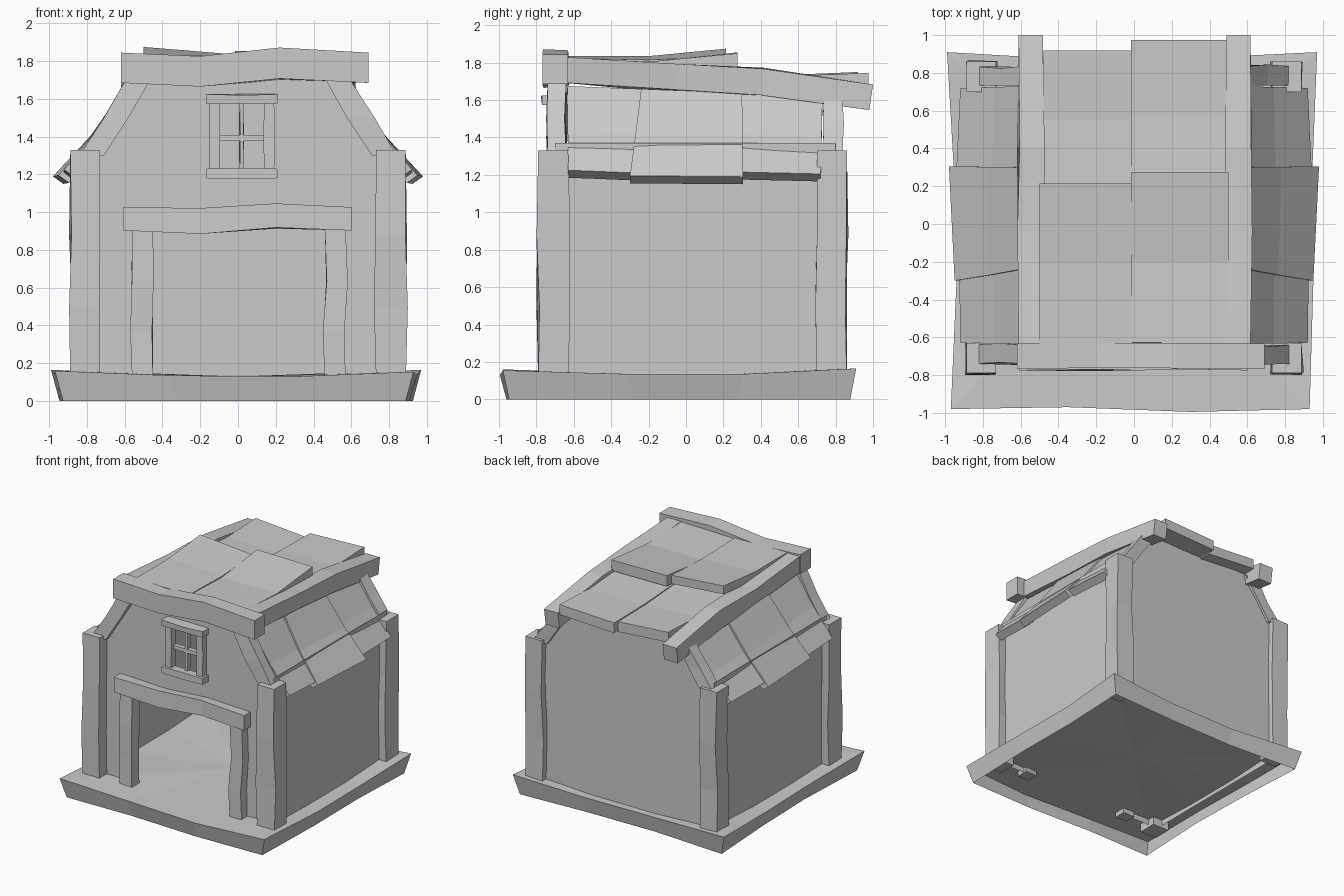
import bpy, bmesh, random
from mathutils import Vector as V

if "Cube" in bpy.data.objects:
    bpy.data.objects.remove(bpy.data.objects["Cube"])

random.seed(4)


def make(name, verts, faces):
    me = bpy.data.meshes.new(name)
    me.from_pydata([tuple(v) for v in verts], [], faces)
    bm = bmesh.new()
    bm.from_mesh(me)
    bmesh.ops.recalc_face_normals(bm, faces=bm.faces)
    bm.to_mesh(me)
    bm.free()
    ob = bpy.data.objects.new(name, me)
    bpy.context.collection.objects.link(ob)
    return ob


def loft(name, rings):
    """Closed solid skinned over equal-sized rings of points."""
    n = len(rings[0])
    verts = [p for r in rings for p in r]
    faces = [tuple(range(n)), tuple(range(len(verts) - n, len(verts)))]
    for k in range(len(rings) - 1):
        for i in range(n):
            j = (i + 1) % n
            faces.append((k * n + i, k * n + j, k * n + n + j, k * n + n + i))
    return make(name, verts, faces)


def beam(name, path, u, v, wobble=0.012):
    """Crooked timber: u and v are half-size vectors of the section."""
    u, v = V(u), V(v)
    rings = []
    for k, p in enumerate(path):
        inner = 0 < k < len(path) - 1
        ring = []
        for a, b in ((-1, -1), (1, -1), (1, 1), (-1, 1)):
            q = V(p) + u * a + v * b
            if inner:
                q += (u.normalized() * random.uniform(-wobble, wobble)
                      + v.normalized() * random.uniform(-wobble, wobble))
            ring.append(q)
        rings.append(ring)
    return loft(name, rings)


def line(a, b, ts=(0, 0.33, 0.66, 1)):
    return [V(a).lerp(V(b), t) for t in ts]


# Flared base slab, open underneath, with sagging edges
top = [(-.97, -.98, .16), (-.35, -.97, .135), (.3, -.995, .13), (.93, -.98, .155),
       (.95, -.3, .135), (.945, .3, .135), (.97, .91, .165),
       (.35, .88, .135), (-.3, .87, .135), (-.99, .91, .165), (-.955, .3, .135), (-.94, -.3, .135)]
n = len(top)
low = [(x * .955, y * .965, 0) for x, y, z in top]
faces = [(i, (i + 1) % n, n + (i + 1) % n, n + i) for i in range(n)]
faces += [(n + i, n + (i + 1) % n, 2 * n) for i in range(n)]
make("base_slab", low + top + [(0, 0, .13)], faces)

# Front wall: two halves leaving the doorway and the window open
left = [(-.8, .1), (-.47, .1), (-.47, .92), (.02, .92), (.02, 1.21), (-.11, 1.21),
        (-.11, 1.59), (.02, 1.59), (.02, 1.72), (-.55, 1.7), (-.8, 1.33)]
right = [(.8, .1), (.48, .1), (.48, .92), (.02, .92), (.02, 1.21), (.15, 1.21),
         (.15, 1.59), (.02, 1.59), (.02, 1.72), (.55, 1.7), (.8, 1.33)]
m = len(left)
make("front_wall", [(x, -.69, z) for x, z in left + right],
     [tuple(range(m)), tuple(range(2 * m - 1, m - 1, -1))])

# Back and side walls
back = [(-.82, .1), (.82, .1), (.82, 1.33), (.57, 1.62), (.5, 1.66),
        (-.5, 1.66), (-.57, 1.62), (-.82, 1.33)]
make("back_wall", [(x, .81, z) for x, z in back], [tuple(range(8))])
for s, side in ((-1, "left"), (1, "right")):
    make(side + "_wall", [(s * .82, y, z) for y, z in ((-.7, .1), (.8, .1), (.8, 1.37), (-.7, 1.37))],
         [(0, 1, 2, 3)])

    # Corner posts and sloping gable trims
    for y, end in ((-.71, "front"), (.78, "back")):
        beam(f"{end}_{side}_corner_post",
             line((s * .81, y, .08), (s * .81, y, 1.33), (0, .33, .64, 1)),
             (.078, 0, 0), (0, .08, 0))
        ty = y + .02 if y < 0 else y + .005
        tz = 1.7 if y < 0 else 1.64
        beam(f"{end}_{side}_gable_trim",
             line((s * .775, ty, 1.3), (s * .53, ty, tz), (0, .5, 1)),
             (.065, 0, 0), (0, .05, 0))

    # Door jambs
    beam(side + "_door_jamb", line((s * .51 + .005, -.715, .1), (s * .51 + .005, -.715, .91)),
         (.055, 0, 0), (0, .05, 0))

    # Long roof edge beams, dropping to the back
    bx = s * .55 + .003
    beam(side + "_roof_beam", [(bx, -.66, 1.762), (bx, -.05, 1.715), (bx, .4, 1.695), (bx, .99, 1.615)],
         (.064, 0, 0), (0, .01, .068))

    # Lower roof boards: y top, y bottom, bottom x, bottom z
    boards = (((-.635, -.24), (-.63, -.26), (.92, .925), (1.225, 1.21), "front"),
              ((-.24, .3), (-.3, .305), (.95, .98), (1.195, 1.19), "middle"),
              ((.3, .73), (.3, .72), (.94, .92), (1.215, 1.205), "back"))
    for yt, yb, xb, zb, tag in boards:
        lift = .018 if tag == "middle" else 0
        rings = []
        for t in (0, .5, 1):
            ring = []
            for e in (0, 1):
                zt = 1.675 - .04 * (yt[e] + .63)
                x = (.585 + lift) * (1 - t) + xb[e] * t - (.012 if t == .5 else 0)
                z = zt * (1 - t) + zb[e] * t - (.008 if t == .5 else 0)
                y = yt[e] * (1 - t) + yb[e] * t
                ring.append(((s * x, y, z), (s * (x - .055), y, z - .04)))
            rings.append([ring[0][0], ring[1][0], ring[1][1], ring[0][1]])
        loft(f"{side}_{tag}_roof_board", rings)

# Front ridge beam and door lintel
beam("front_roof_beam", [(-.62, -.7, 1.765), (-.2, -.7, 1.752), (.22, -.7, 1.785), (.69, -.7, 1.765)],
     (0, .068, 0), (0, 0, .08), .008)
beam("door_lintel", [(-.61, -.725, .965), (-.2, -.725, .955), (.2, -.725, .98), (.6, -.725, .965)],
     (0, .05, 0), (0, 0, .062), .008)


# Upper roof boards: x range, points of (y, left top z, right top z, thickness)
def roof_board(name, x0, x1, pts):
    loft(name, [[(x0, y, a), (x1, y, b), (x1, y, b - t), (x0, y, a - t)] for y, a, b, t in pts])


roof_board("back_left_roof_board", -.48, -.015,
           [(.1, 1.76, 1.75, .06), (.55, 1.735, 1.72, .08), (.92, 1.75, 1.715, .085)])
roof_board("back_right_roof_board", -.015, .49,
           [(.1, 1.755, 1.76, .06), (.58, 1.73, 1.73, .08), (.975, 1.725, 1.745, .085)])
roof_board("front_left_roof_board", -.5, -.01,
           [(-.64, 1.835, 1.825, .06), (-.2, 1.835, 1.815, .07), (.215, 1.875, 1.835, .07)])
roof_board("front_right_roof_board", -.015, .5,
           [(-.64, 1.82, 1.825, .06), (-.2, 1.805, 1.805, .07), (.275, 1.855, 1.85, .09)])

# Window frame and glazing bars
for name, a, b, w, d in (
        ("window_head", (-.17, 1.6), (.21, 1.6), .025, .04),
        ("window_sill", (-.17, 1.205), (.21, 1.205), .025, .04),
        ("window_left_jamb", (-.125, 1.2), (-.125, 1.6), .026, .03),
        ("window_right_jamb", (.165, 1.2), (.165, 1.6), .026, .03),
        ("window_upright_bar", (.02, 1.2), (.02, 1.6), .012, .018),
        ("window_cross_bar", (-.12, 1.395), (.16, 1.395), .014, .018)):
    u = (0, 0, w) if a[1] == b[1] else (w, 0, 0)
    y = -.67 - d * 1.5
    beam(name, line((a[0], y, a[1]), (b[0], y, b[1]), (0, .5, 1)), u, (0, d, 0), .006)
